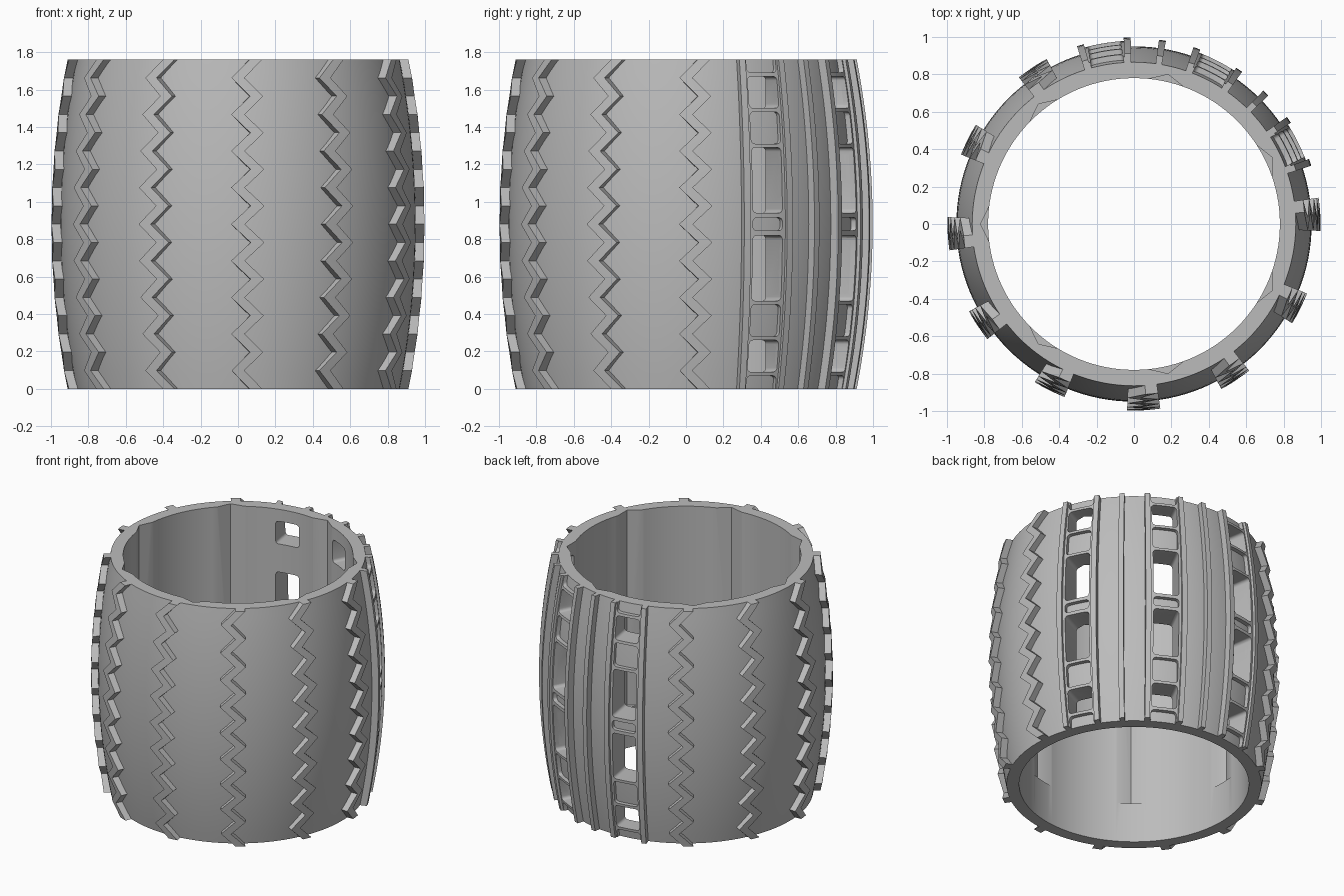
import bpy, bmesh, math
from math import sin, cos, radians, pi

if "Cube" in bpy.data.objects:
    bpy.data.objects.remove(bpy.data.objects["Cube"], do_unlink=True)

H = 1.76          # height
MID = H / 2
R_MID, R_END = 0.95, 0.865
R_IN = 0.78

grey = bpy.data.materials.new("plain_grey")
grey.use_nodes = True
COLOUR = (0.5, 0.5, 0.5, 1)
grey.diffuse_color = COLOUR
grey.node_tree.nodes["Principled BSDF"].inputs["Base Color"].default_value = COLOUR


def radius(z):
    """Outer radius of the barrel at a height."""
    return R_MID - (R_MID - R_END) * ((z - MID) / MID) ** 2


def polar(r, a, z):
    return (r * cos(a), r * sin(a), z)


def finish(bm, name):
    bmesh.ops.recalc_face_normals(bm, faces=bm.faces)
    mesh = bpy.data.meshes.new(name)
    bm.to_mesh(mesh)
    bm.free()
    mesh.materials.append(grey)
    ob = bpy.data.objects.new(name, mesh)
    bpy.context.collection.objects.link(ob)
    return ob


def skin(bm, loops, closed=False):
    """Join successive vertex loops with quads, capping the ends if open."""
    pairs = list(zip(loops, loops[1:]))
    if closed:
        pairs.append((loops[-1], loops[0]))
    else:
        bm.faces.new(loops[0])
        bm.faces.new(loops[-1])
    for a, b in pairs:
        for i in range(len(a)):
            j = (i + 1) % len(a)
            bm.faces.new((a[i], a[j], b[j], b[i]))


def strip(name, angle, path, width, height, cols=2):
    """Raised band hugging the barrel; path lists (sideways offset, z)."""
    bm = bmesh.new()
    loops = []
    for u, z in path:
        angles = [angle + (u + width * (c / cols - 0.5)) / R_MID for c in range(cols + 1)]
        r = radius(z)
        loop = [polar(r + height, a, z) for a in angles]
        loop += [polar(r - 0.025, a, z) for a in reversed(angles)]
        loops.append([bm.verts.new(p) for p in loop])
    skin(bm, loops)
    return finish(bm, name)


def prism(bm, outline, place, near, far):
    """Extrude an outline between two depths."""
    skin(bm, [[bm.verts.new(place(u, v, d)) for u, v in outline] for d in (near, far)])


def rounded(half_w, z0, z1, r=0.022):
    pts = []
    corners = ((half_w - r, z1 - r), (r - half_w, z1 - r), (r - half_w, z0 + r), (half_w - r, z0 + r))
    for k, (cx, cz) in enumerate(corners):
        for s in range(5):
            t = (k + s / 4) * pi / 2
            pts.append((cx + r * cos(t), cz + r * sin(t)))
    return pts


def windows(name, angle, spans):
    """Cutter holding rounded window prisms pointing outward at an angle."""
    bm = bmesh.new()

    def place(u, z, d):
        return (d * cos(angle) - u * sin(angle), d * sin(angle) + u * cos(angle), z)
    for z0, z1 in spans:
        prism(bm, rounded(0.088, z0, z1), place, 0.6, 1.2)
    return finish(bm, name)


def carve(ob, cutters):
    """Subtract the cutters and bake the result."""
    for c in cutters:
        mod = ob.modifiers.new("cut", 'BOOLEAN')
        mod.operation = 'DIFFERENCE'
        mod.solver = 'EXACT'
        mod.object = c
    bpy.context.view_layer.update()
    deps = bpy.context.evaluated_depsgraph_get()
    baked = bpy.data.meshes.new_from_object(ob.evaluated_get(deps))
    ob.modifiers.clear()
    ob.data = baked
    for c in cutters:
        bpy.data.objects.remove(c, do_unlink=True)


# Barrel shell: revolved profile
SEG, ROWS = 128, 24
heights = [H * i / ROWS for i in range(ROWS + 1)]
profile = [(radius(z), z) for z in heights] + [(R_IN, H), (R_IN, 0)]
bm = bmesh.new()
skin(bm, [[bm.verts.new(polar(r, 2 * pi * s / SEG, z)) for r, z in profile]
          for s in range(SEG)], closed=True)
barrel = finish(bm, "barrel_shell")

# Seven-cornered recess inside, open at the top
bm = bmesh.new()
heptagon = [(0.82 * cos(pi + 2 * pi * k / 7), 0.82 * sin(pi + 2 * pi * k / 7)) for k in range(7)]
prism(bm, heptagon, lambda x, y, d: (x, y, d), 0.3, H + 0.1)
cutters = [finish(bm, "recess_cutter")]

# Window heights, mirrored about the middle
upper = [(1.69, H + 0.1), (1.50, 1.67), (1.31, 1.48), (0.94, 1.29)]
lower = [(H - b, H - a) for a, b in upper]
all_windows = upper + lower + [(0.845, 0.915)]
open_windows = [w for half in (upper, lower) for w in (half[1], half[3])]
straight = [(0, z) for z in heights]

# Window ladders on the back, with tall side rails
parts = [barrel]
for n, deg in enumerate((26.6, 63, 99.4), 1):
    a = radians(deg)
    frame = strip(f"ladder_frame_{n}", a, straight, 0.235, 0.03, 8)
    carve(frame, [windows("frame_cutter", a, all_windows)])
    parts.append(frame)
    for side, sign in (("right", -1), ("left", 1)):
        parts.append(strip(f"ladder_rail_{side}_{n}", a + sign * radians(7.3), straight, 0.036, 0.048))
    cutters.append(windows("wall_cutter", a, open_windows))
carve(barrel, cutters)

# Single ribs between the ladders
for n, deg in enumerate((44.8, 81.2), 1):
    parts.append(strip(f"single_rib_{n}", radians(deg), straight, 0.036, 0.044))

# Zigzag treads around the rest
TURNS = 18
zigzag = [(0.05 if i % 2 == 0 else -0.05, H * i / TURNS) for i in range(TURNS + 1)]
for n in range(9):
    parts.append(strip(f"zigzag_tread_{n + 1}", radians(3 - 30 * n), zigzag, 0.07, 0.048))

# Smooth the curved walls, keep the edges crisp
bpy.ops.object.select_all(action='DESELECT')
for ob in parts:
    ob.select_set(True)
bpy.context.view_layer.objects.active = barrel
bpy.ops.object.shade_smooth_by_angle(angle=radians(25))
